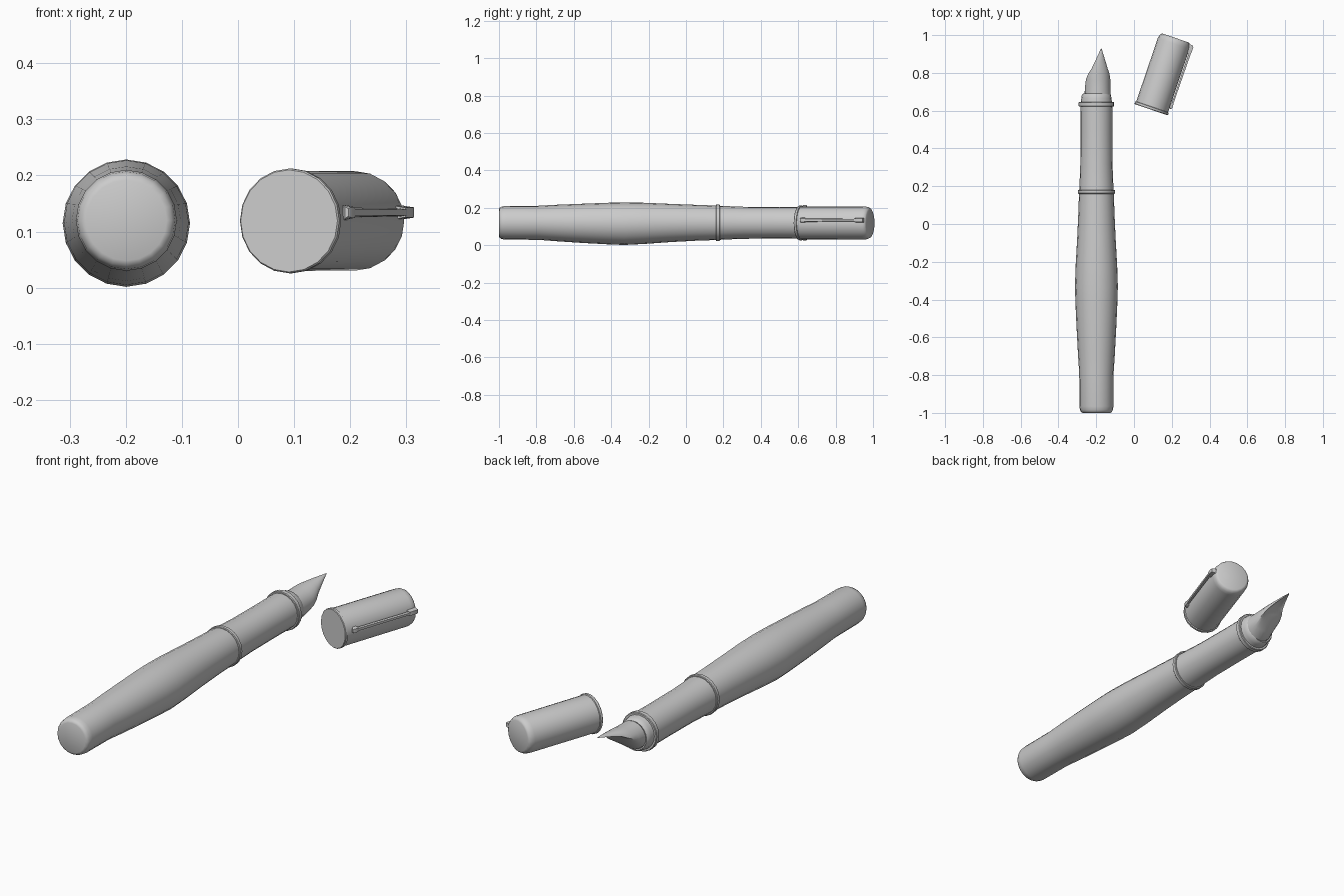
import bpy, bmesh, math
from mathutils import Matrix

if "Cube" in bpy.data.objects:
    bpy.data.objects.remove(bpy.data.objects["Cube"])

SEG = 20


def finish(name, bm, matrix, angle=35):
    bmesh.ops.recalc_face_normals(bm, faces=bm.faces)
    mesh = bpy.data.meshes.new(name)
    bm.to_mesh(mesh)
    bm.free()
    ob = bpy.data.objects.new(name, mesh)
    bpy.context.collection.objects.link(ob)
    ob.matrix_world = matrix
    bpy.ops.object.select_all(action='DESELECT')
    ob.select_set(True)
    bpy.context.view_layer.objects.active = ob
    bpy.ops.object.shade_smooth_by_angle(angle=math.radians(angle))
    return ob


def loft(name, rings, matrix, angle=35):
    """Skin equal-length rings of points and cap both ends."""
    bm = bmesh.new()
    loops = [[bm.verts.new(p) for p in ring] for ring in rings]
    n = len(loops[0])
    for a, b in zip(loops, loops[1:]):
        for i in range(n):
            j = (i + 1) % n
            bm.faces.new((a[i], a[j], b[j], b[i]))
    bm.faces.new(loops[0])
    bm.faces.new(loops[-1])
    return finish(name, bm, matrix, angle)


def turned(name, profile, matrix, angle=35):
    """Round part along y; profile rows are (y, radius[, z shift])."""
    rings = []
    for y, r, *dz in profile:
        s = dz[0] if dz else 0
        rings.append([(r * math.sin(t), y, r * math.cos(t) + s)
                      for t in (2 * math.pi * i / SEG for i in range(SEG))])
    return loft(name, rings, matrix, angle)


pen = Matrix.Translation((-0.199, 0, 0.12))

# barrel with swollen middle
turned("barrel", [
    (-1.0, 0.072), (-0.996, 0.081), (-0.985, 0.087), (-0.965, 0.09),
    (-0.79, 0.091), (-0.7, 0.097, -0.001), (-0.55, 0.105, -0.003),
    (-0.42, 0.111, -0.004), (-0.33, 0.1135, -0.005), (-0.22, 0.110, -0.003),
    (-0.08, 0.102, -0.001), (0.05, 0.096), (0.165, 0.092)], pen, 50)

# grip section
turned("grip", [(0.16, 0.092), (0.22, 0.089), (0.31, 0.0855),
                (0.5, 0.0845), (0.63, 0.0855)], pen)

# trim rings
for name, y0, y1, r in (("barrel_ring", 0.16, 0.181, 0.098),
                        ("grip_ring", 0.622, 0.646, 0.094)):
    turned(name, [(y0, r - 0.003), (y0 + 0.003, r), (y1 - 0.003, r), (y1, r - 0.003)], pen)

# stepped collar with a recessed mouth
turned("collar", [(0.64, 0.083), (0.665, 0.08), (0.683, 0.077),
                  (0.69, 0.071), (0.688, 0.065), (0.665, 0.063)], pen)

# nib and feed: sections (y, half width, centre z, upper height, lower height)
sections = [(0.66, 0.069, 0, 0.069, 0.069), (0.695, 0.069, 0, 0.069, 0.066),
            (0.73, 0.068, 0, 0.069, 0.035), (0.765, 0.066, 0.008, 0.062, 0.012),
            (0.795, 0.058, 0.025, 0.047, 0.001), (0.82, 0.045, 0.041, 0.032, -0.012),
            (0.86, 0.029, 0.056, 0.019, -0.012), (0.90, 0.013, 0.067, 0.011, -0.005),
            (0.93, 0.0015, 0.075, 0.003, 0.001)]
rings = []
for y, w, zc, up, low in sections:
    ring = []
    for i in range(SEG):
        t = 2 * math.pi * i / SEG
        s = math.sin(t)
        ring.append((w * math.cos(t), y, zc + (up if s > 0 else low) * s))
    rings.append(ring)
loft("nib", rings, Matrix.Translation((-0.193, 0, 0.12)) @ Matrix.Rotation(math.radians(15), 4, 'Y'), 40)

# loose cap, lying turned beside the pen
cap = Matrix.Translation((0.091, 0.605, 0.119)) @ Matrix.Rotation(math.radians(-18.7), 4, 'Z')
turned("cap", [(0, 0.091), (0.003, 0.0935), (0.014, 0.0935), (0.016, 0.089),
               (0.37, 0.0885), (0.386, 0.086), (0.397, 0.08), (0.401, 0.072)], cap)


# clip: bar, mounting block and rounded tip pad
def bar(name, stations):
    """Box section along y; rows are (y, inner x, outer x, half height)."""
    zc = 0.015
    rings = [[(a, y, zc - h), (b, y, zc - h * 0.7), (b, y, zc + h * 0.7), (a, y, zc + h)]
             for y, a, b, h in stations]
    loft(name, rings, cap)


bar("clip_bar", [(0.05, 0.092, 0.101, 0.009), (0.365, 0.092, 0.104, 0.007)])
bar("clip_block", [(0.345, 0.08, 0.102, 0.012), (0.355, 0.08, 0.105, 0.013),
                   (0.385, 0.08, 0.105, 0.013), (0.393, 0.078, 0.101, 0.012)])
bar("clip_tip", [(0.037, 0.093, 0.099, 0.010), (0.043, 0.087, 0.103, 0.0135),
                 (0.06, 0.087, 0.103, 0.0135), (0.068, 0.091, 0.101, 0.010)])
